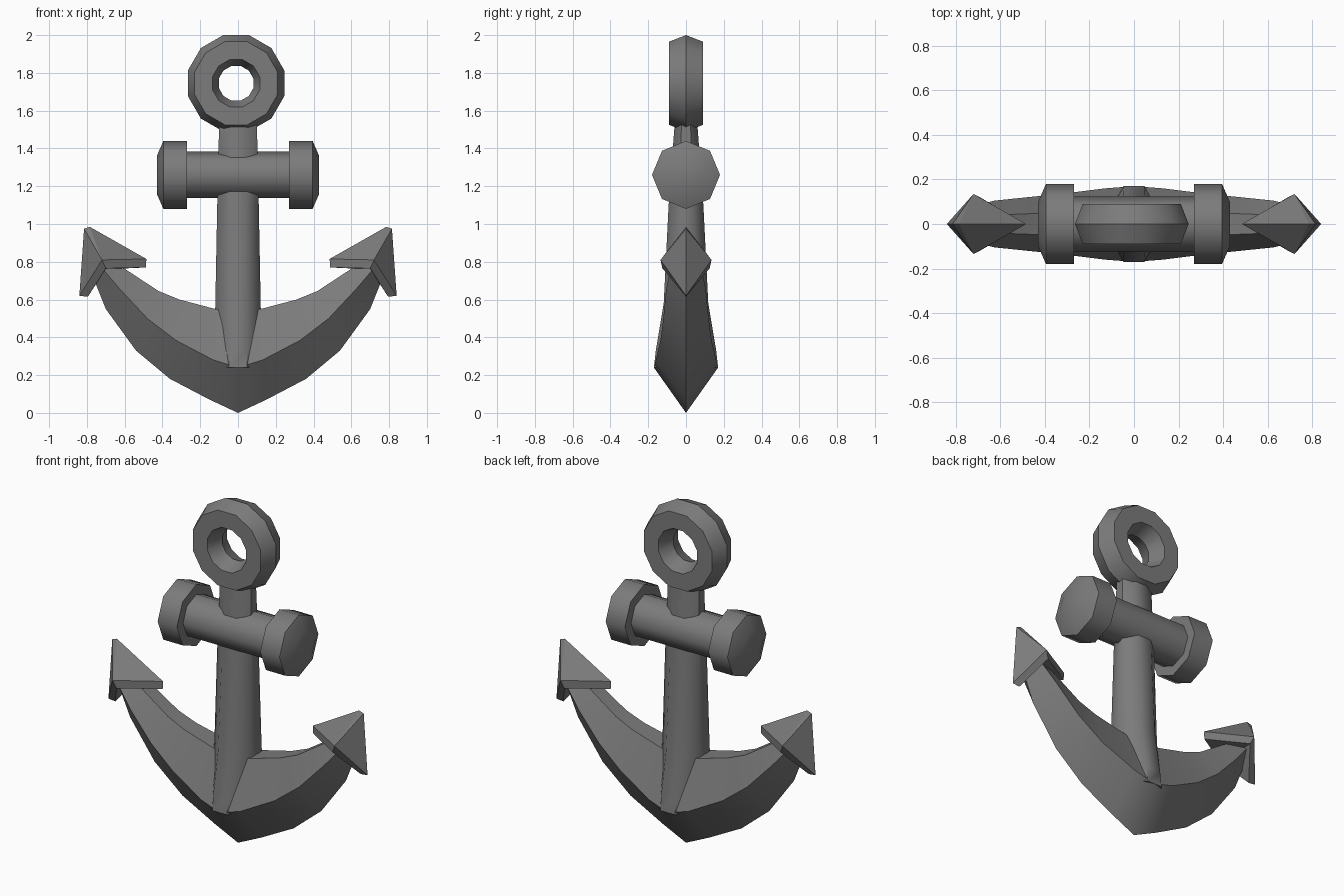
import bpy, bmesh, math

if "Cube" in bpy.data.objects:
    bpy.data.objects.remove(bpy.data.objects["Cube"])

iron = bpy.data.materials.new("dark grey iron")
iron.diffuse_color = (0.2, 0.2, 0.2, 1)
iron.use_nodes = True
iron.node_tree.nodes["Principled BSDF"].inputs["Base Color"].default_value = iron.diffuse_color


def make(name, verts, faces, angle):
    """Mesh object with outward normals and angle-limited smoothing."""
    me = bpy.data.meshes.new(name)
    me.from_pydata(verts, [], faces)
    bm = bmesh.new()
    bm.from_mesh(me)
    bmesh.ops.recalc_face_normals(bm, faces=bm.faces[:])
    bm.to_mesh(me)
    bm.free()
    me.materials.append(iron)
    ob = bpy.data.objects.new(name, me)
    bpy.context.collection.objects.link(ob)
    bpy.ops.object.select_all(action='DESELECT')
    ob.select_set(True)
    bpy.context.view_layer.objects.active = ob
    bpy.ops.object.shade_smooth_by_angle(angle=math.radians(angle))
    return ob


def loft(name, rings, angle, closed=False):
    """Skin a list of equal-length vertex rings."""
    n, m = len(rings[0]), len(rings)
    verts = [v for r in rings for v in r]
    faces = []
    for i in range(m if closed else m - 1):
        j = (i + 1) % m
        for k in range(n):
            l = (k + 1) % n
            faces.append((i * n + k, i * n + l, j * n + l, j * n + k))
    if not closed:
        faces += [tuple(range(n)), tuple(range((m - 1) * n, m * n))]
    return make(name, verts, faces, angle)


# Ring: hexagonal section swept round twelve steps
section = [(0.264, 0), (0.228, 0.09), (0.13, 0.09), (0.095, 0), (0.13, -0.09), (0.228, -0.09)]
rings = []
for i in range(12):
    a = math.radians(15 + 30 * i)
    rings.append([(-0.01 + r * math.cos(a), y, 1.745 + r * math.sin(a)) for r, y in section])
loft("ring", rings, 35, closed=True)

# Shank: tapered eight-sided bar flaring into the crown
rings = []
for z, w, d in [(0.24, 0.125, 0.17), (0.33, 0.125, 0.16), (0.58, 0.12, 0.118),
                (1.1, 0.11, 0.092), (1.53, 0.1, 0.06)]:
    c, e = w * 0.38, d * 0.4
    rings.append([(w, -e, z), (w, e, z), (c, d, z), (-c, d, z),
                  (-w, e, z), (-w, -e, z), (-c, -d, z), (c, -d, z)])
loft("shank", rings, 50)


# Stock: octagonal crossbar with a knob at each end
def octagon(x, r):
    return [(x, r * math.sin(k * math.pi / 4), 1.26 + r * math.cos(k * math.pi / 4)) for k in range(8)]


loft("stock", [octagon(-0.35, 0.123), octagon(0.35, 0.123)], 50)
for s, side in ((-1, "left"), (1, "right")):
    loft(side + "_stock_knob",
         [octagon(s * x, r) for x, r in ((0.27, 0.18), (0.395, 0.18), (0.43, 0.1))], 50)

# Arms: keeled section (outer keel, widest ridge, narrow inner top)
stations = [((0, 0.0), (0, 0.24), (0, 0.53), 0.17),
            ((0.15, 0.07), (0.13, 0.28), (0.12, 0.55), 0.16),
            ((0.36, 0.18), (0.33, 0.385), (0.31, 0.60), 0.135),
            ((0.54, 0.33), (0.48, 0.50), (0.42, 0.645), 0.12),
            ((0.70, 0.55), (0.625, 0.655), (0.58, 0.75), 0.105),
            ((0.76, 0.70), (0.71, 0.755), (0.66, 0.80), 0.085)]
full = [(-1, s) for s in reversed(stations[1:])] + [(1, s) for s in stations]
rings = []
for s, (o, m, i, y) in full:
    t = y * 0.4
    rings.append([(s * o[0], 0, o[1]), (s * m[0], y, m[1]), (s * i[0], t, i[1]),
                  (s * i[0], -t, i[1]), (s * m[0], -y, m[1])])
loft("arms", rings, 45)

# Flukes: blunt pyramids with a hollow underside
pts = [(0.785, 0, 0.985), (0.815, 0, 0.975),
       (0.84, 0, 0.62), (0.72, 0.135, 0.81), (0.485, 0, 0.815), (0.72, -0.135, 0.81),
       (0.795, 0, 0.615), (0.70, 0.125, 0.765), (0.488, 0, 0.77), (0.70, -0.125, 0.765),
       (0.70, 0, 0.76)]
tris = [(1, 2, 3), (0, 1, 3), (0, 3, 4), (0, 4, 5), (0, 5, 1), (1, 5, 2)]
for k in range(4):
    l = (k + 1) % 4
    tris += [(2 + k, 2 + l, 6 + l, 6 + k), (6 + k, 6 + l, 10)]
for s, side in ((-1, "left"), (1, "right")):
    make(side + "_fluke", [(s * x, y, z) for x, y, z in pts], tris, 30)
